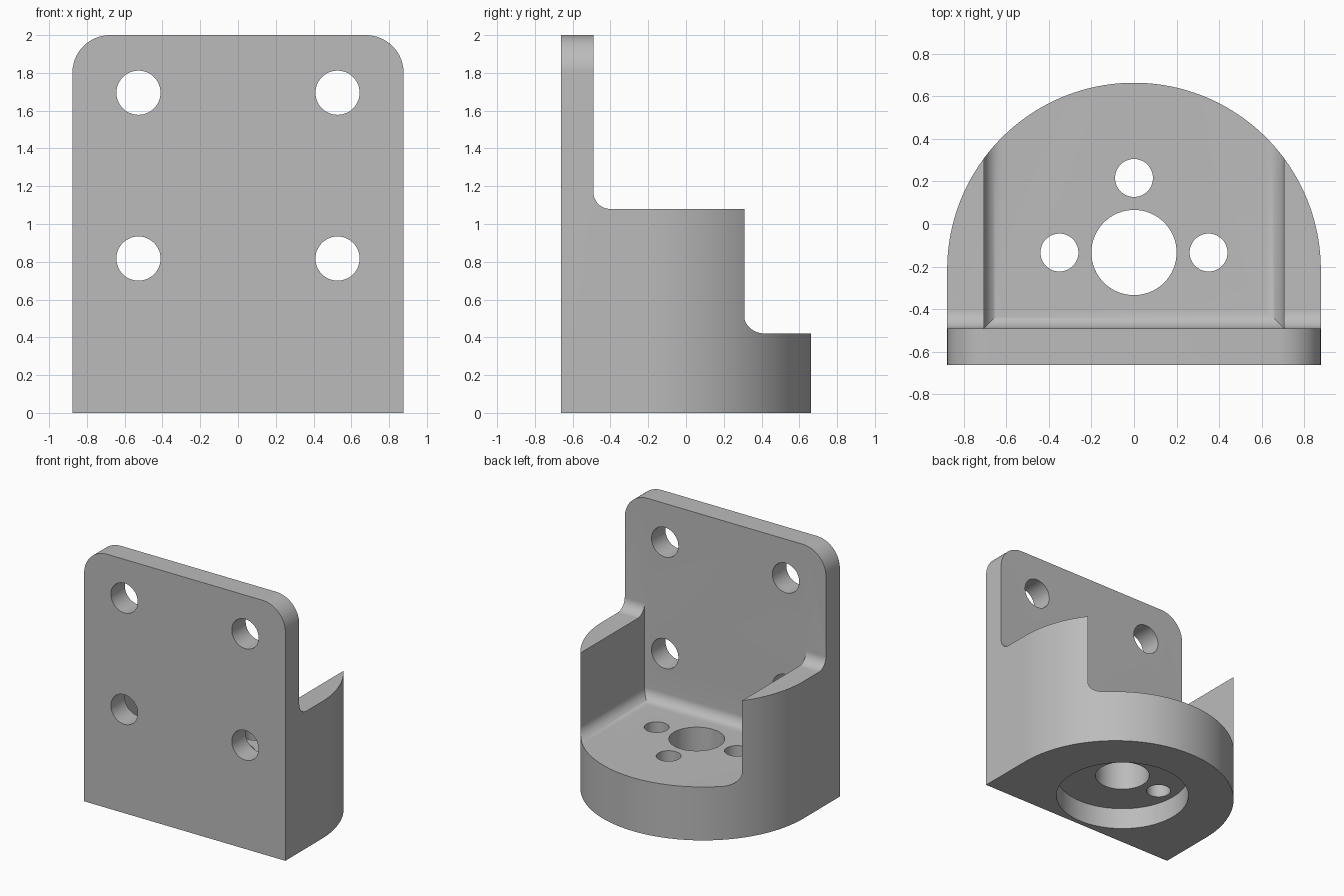
import bpy, bmesh
from math import sin, cos, pi

if "Cube" in bpy.data.objects:
    bpy.data.objects.remove(bpy.data.objects["Cube"])

HALF_W, BACK, FRONT = 0.877, 0.663, -0.663
PLATE_Y = -0.49            # inner face of the mounting plate
WALL_TOP, FLOOR = 1.08, 0.421
POCKET, FILLET = 0.704, 0.088
FAR = 2.5

steel = bpy.data.materials.new("plain_grey")
steel.use_nodes = True
GREY = (0.5, 0.5, 0.5, 1)
steel.diffuse_color = GREY
steel.node_tree.nodes["Principled BSDF"].inputs["Base Color"].default_value = GREY


def arc(cx, cy, r, start, end, steps):
    """Points on an arc, angles in quarter turns."""
    angles = [(start + (end - start) * i / steps) * pi / 2 for i in range(steps + 1)]
    return [(cx + r * cos(a), cy + r * sin(a)) for a in angles]


def prism(name, profile, axis, low, high):
    """Extrude a 2D profile along an axis."""
    place = {"x": lambda u, v, d: (d, u, v),
             "y": lambda u, v, d: (u, d, v),
             "z": lambda u, v, d: (u, v, d)}[axis]
    bm = bmesh.new()
    rings = [[bm.verts.new(place(u, v, d)) for u, v in profile] for d in (low, high)]
    bm.faces.new(rings[0])
    bm.faces.new(rings[1])
    n = len(profile)
    for i in range(n):
        j = (i + 1) % n
        bm.faces.new((rings[0][i], rings[0][j], rings[1][j], rings[1][i]))
    bmesh.ops.recalc_face_normals(bm, faces=bm.faces)
    mesh = bpy.data.meshes.new(name)
    bm.to_mesh(mesh)
    bm.free()
    mesh.materials.append(steel)
    obj = bpy.data.objects.new(name, mesh)
    bpy.context.collection.objects.link(obj)
    return obj


def combine(target, tool, operation="DIFFERENCE"):
    """Apply a boolean and discard the tool."""
    mod = target.modifiers.new("cut", "BOOLEAN")
    mod.operation, mod.object, mod.solver = operation, tool, "EXACT"
    bpy.context.view_layer.objects.active = target
    bpy.ops.object.modifier_apply(modifier=mod.name)
    bpy.data.objects.remove(tool)


def drill(target, u, v, r, axis, low, high, steps=48):
    circle = arc(u, v, r, 0, 4, steps)[:-1]
    combine(target, prism("drill", circle, axis, low, high))


def step_profile(z):
    """Space behind the plate and above z, with a filleted inner corner."""
    corner = arc(PLATE_Y + FILLET, z + FILLET, FILLET, 2, 3, 12)
    return [(PLATE_Y, FAR)] + corner + [(FAR, z), (FAR, FAR)]


# Full height block with a rounded back
outline = [(-HALF_W, FRONT), (HALF_W, FRONT)] + arc(0, BACK - HALF_W, HALF_W, 0, 2, 96)
bracket = prism("mounting_bracket", outline, "z", 0, 2)

# Rounded top corners of the plate
R = 0.2
face = [(-HALF_W - R, -R), (HALF_W + R, -R), (HALF_W + R, 2 - R)]
face = ([(-HALF_W, -R), (HALF_W, -R)] + arc(HALF_W - R, 2 - R, R, 0, 1, 20)
        + arc(R - HALF_W, 2 - R, R, 1, 2, 20))
combine(bracket, prism("plate_face", face, "y", -1, 1), "INTERSECT")

# Step above the side walls
combine(bracket, prism("upper_step", step_profile(WALL_TOP), "x", -1, 1))

# Pocket between the walls, filleted along the floor
pocket = prism("pocket", step_profile(FLOOR), "x", -1, 1)
inner = POCKET - FILLET
u_shape = ([(-POCKET, FAR + 1)] + arc(-inner, FLOOR + FILLET, FILLET, 2, 3, 12)
           + arc(inner, FLOOR + FILLET, FILLET, 3, 4, 12) + [(POCKET, FAR + 1)])
combine(pocket, prism("pocket_width", u_shape, "y", -1, FAR + 1), "INTERSECT")
combine(bracket, pocket)

# Plate bolt holes
for x in (-0.527, 0.527):
    for z in (0.817, 1.695):
        drill(bracket, x, z, 0.117, "y", -1, PLATE_Y + 0.1)

# Floor bore, its counterbore from below and the screw holes
HUB_Y = -0.134
drill(bracket, 0, HUB_Y, 0.49, "z", -1, 0.17, 80)
drill(bracket, 0, HUB_Y, 0.2, "z", -1, 0.8, 64)
for x, y in ((-0.35, 0), (0.35, 0), (0, 0.35)):
    drill(bracket, x, HUB_Y + y, 0.089, "z", -1, 0.8)

bpy.ops.object.select_all(action="DESELECT")
bracket.select_set(True)
bpy.context.view_layer.objects.active = bracket
bpy.ops.object.shade_smooth_by_angle(angle=pi / 6)
